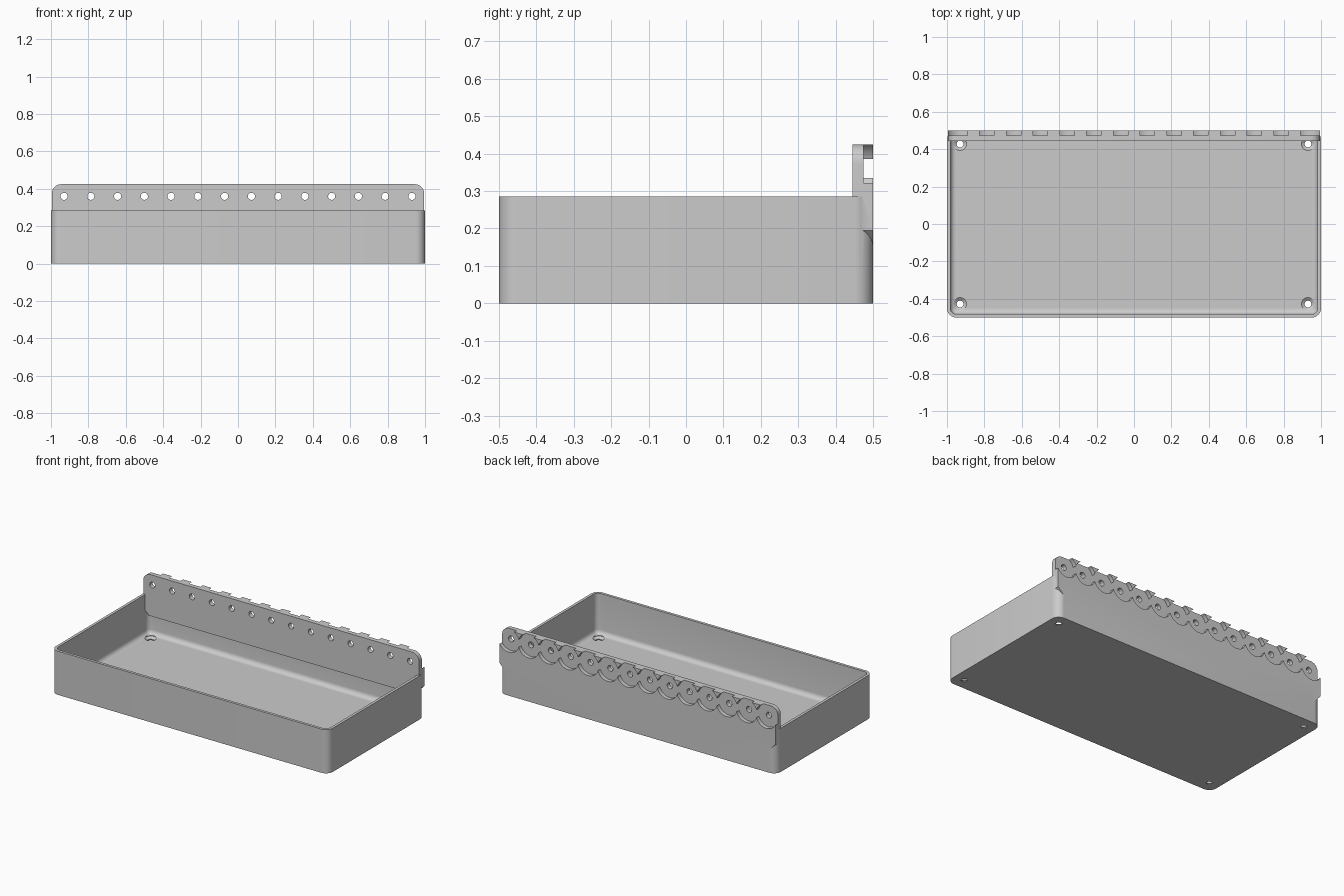
import bpy, bmesh, math

old = bpy.data.objects.get("Cube")
if old:
    bpy.data.objects.remove(old, do_unlink=True)

# Single grey plastic
grey = bpy.data.materials.new("grey plastic")
grey.use_nodes = True
grey.diffuse_color = (0.6, 0.6, 0.6, 1)
grey.node_tree.nodes["Principled BSDF"].inputs["Base Color"].default_value = (0.6, 0.6, 0.6, 1)


def loft(name, rings):
    """Skin a closed solid through rings of matching point counts."""
    bm = bmesh.new()
    loops = [[bm.verts.new(p) for p in ring] for ring in rings]
    for a, b in zip(loops, loops[1:]):
        for i in range(len(a)):
            j = (i + 1) % len(a)
            bm.faces.new((a[i], a[j], b[j], b[i]))
    bm.faces.new(list(reversed(loops[0])))
    bm.faces.new(loops[-1])
    bmesh.ops.recalc_face_normals(bm, faces=bm.faces)
    mesh = bpy.data.meshes.new(name)
    bm.to_mesh(mesh)
    bm.free()
    mesh.materials.append(grey)
    ob = bpy.data.objects.new(name, mesh)
    bpy.context.collection.objects.link(ob)
    return ob


def rounded_rect(inset, z, radius=0.05, steps=8):
    hx, hy = 1 - inset, 0.5 - inset
    r = radius - inset if inset < radius - 0.012 else 0.012
    pts = []
    for q, (sx, sy) in enumerate(((1, 1), (-1, 1), (-1, -1), (1, -1))):
        for k in range(steps + 1):
            a = math.pi / 2 * (q + k / steps)
            pts.append((sx * (hx - r) + r * math.cos(a), sy * (hy - r) + r * math.sin(a), z))
    return pts


def lathe_y(name, x, z, profile, sides=40):
    turn = [2 * math.pi * k / sides for k in range(sides)]
    return loft(name, [[(x + r * math.cos(a), y, z + r * math.sin(a)) for a in turn]
                       for r, y in profile])


def lathe_z(name, x, y, profile, sides=32):
    turn = [2 * math.pi * k / sides for k in range(sides)]
    return loft(name, [[(x + r * math.cos(a), y + r * math.sin(a), z) for a in turn]
                       for r, z in profile])


def combine(target, tool, operation):
    tool.hide_render = True
    mod = target.modifiers.new("cut", 'BOOLEAN')
    mod.operation = operation
    mod.solver = 'EXACT'
    mod.object = tool
    bpy.context.view_layer.objects.active = target
    bpy.ops.object.modifier_apply(modifier=mod.name)
    bpy.data.objects.remove(tool, do_unlink=True)


# Open tray with thin walls and a filleted floor
WALL, FLOOR, RIM, FILLET = 0.018, 0.02, 0.285, 0.03
rings = [rounded_rect(0, 0), rounded_rect(0, RIM), rounded_rect(WALL, RIM)]
for k in range(7):
    a = math.pi / 2 * k / 6
    rings.append(rounded_rect(WALL + FILLET * (1 - math.cos(a)),
                              FLOOR + FILLET * (1 - math.sin(a))))
tray = loft("tray", rings)

# Back plate: rounded top corners, chamfered lower ends
END, TOP, R = 0.995, 0.425, 0.05
half = [(0.955, 0.155), (END, 0.195)]
for k in range(9):
    a = math.pi / 2 * k / 8
    half.append((END - R + R * math.cos(a), TOP - R + R * math.sin(a)))
outline = half + [(-x, z) for x, z in reversed(half)]
plate = loft("back_plate", [[(x, y, z) for x, z in outline] for y in (0.445, 0.5)])
combine(tray, plate, 'UNION')

# Row of overlapping round pockets, each with a through hole
COUNT = 14
for i in range(COUNT):
    x = -0.93 + 1.86 * i / (COUNT - 1)
    cutter = lathe_y("pocket_cutter", x, 0.36,
                     [(0.076, 0.53), (0.076, 0.474), (0.019, 0.474), (0.019, 0.42)])
    combine(tray, cutter, 'DIFFERENCE')

# Countersunk screw holes in the floor corners
for sx in (-1, 1):
    for sy in (-1, 1):
        cutter = lathe_z("screw_cutter", sx * 0.93, sy * 0.428,
                         [(0.018, -0.02), (0.018, 0.006), (0.035, 0.018), (0.035, 0.05)])
        combine(tray, cutter, 'DIFFERENCE')

# Smooth curved walls, sharp edges elsewhere
bpy.ops.object.select_all(action='DESELECT')
tray.select_set(True)
bpy.context.view_layer.objects.active = tray
bpy.ops.object.shade_smooth_by_angle(angle=math.radians(30))
